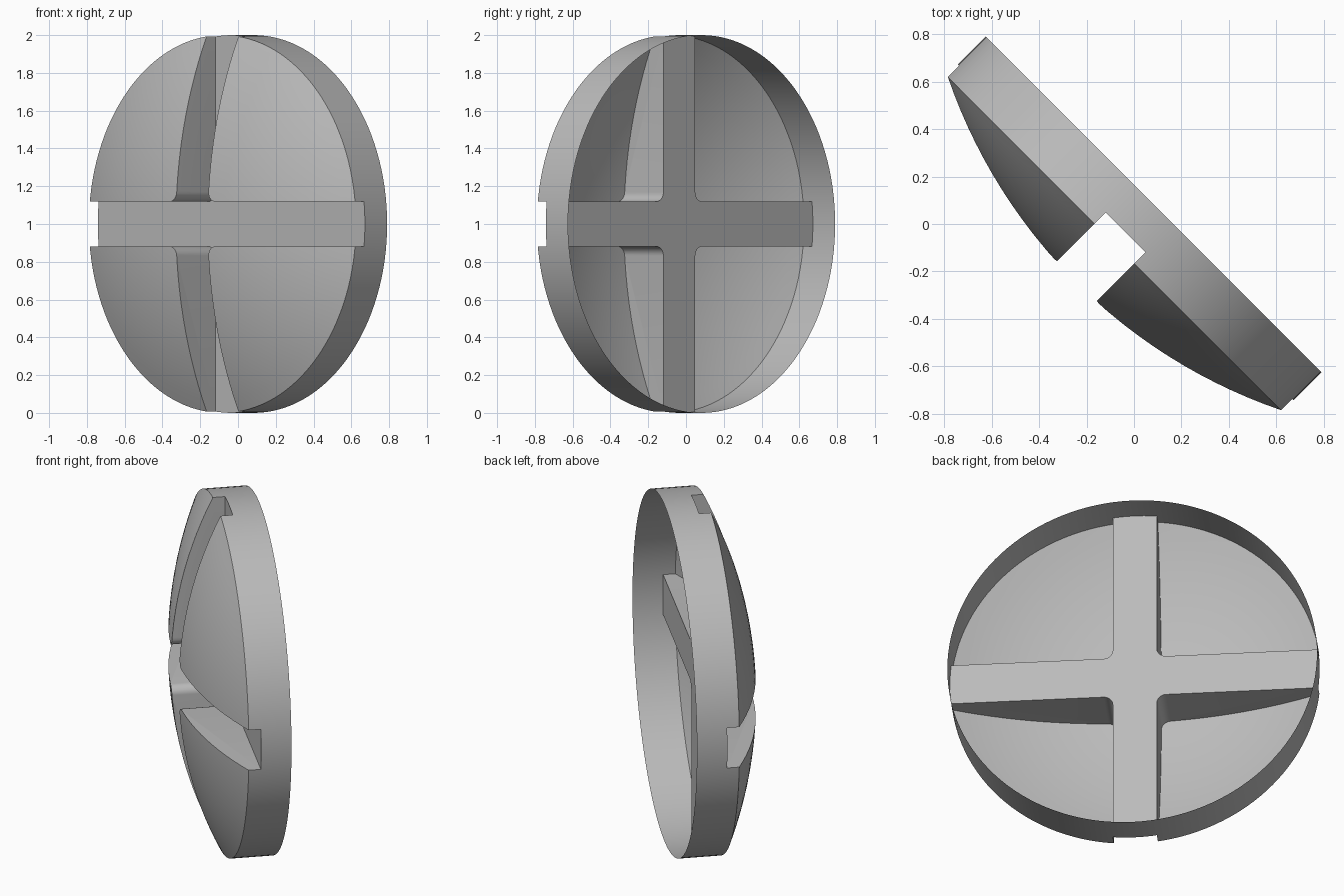
import bpy, bmesh
from math import sqrt, sin, cos, asin, pi
from mathutils import Matrix, Vector

cube = bpy.data.objects.get("Cube")
if cube:
    bpy.data.objects.remove(cube)

HALF = 0.1165      # half depth of the rim band
RISE = 0.233       # height of the dome above the band
FLOOR = 0.05       # depth of the slot floor
SLOT = 0.119       # half width of the slots
FILLET = 0.05      # rounding where the slots cross
SEGMENTS = 128

grey = bpy.data.materials.new("plain grey")
grey.use_nodes = True
colour = (0.5, 0.5, 0.5, 1)
grey.diffuse_color = colour
grey.node_tree.nodes["Principled BSDF"].inputs["Base Color"].default_value = colour


def make_object(name, bm):
    bmesh.ops.recalc_face_normals(bm, faces=bm.faces)
    mesh = bpy.data.meshes.new(name)
    bm.to_mesh(mesh)
    bm.free()
    obj = bpy.data.objects.new(name, mesh)
    bpy.context.collection.objects.link(obj)
    mesh.materials.append(grey)
    return obj


# Domed disc: a band and a shallow spherical cap, turned about the z axis
bm = bmesh.new()
radius = (1 + RISE ** 2) / (2 * RISE)
cap_angle = asin(1 / radius)
rings = 14
profile = [(0, -HALF), (1, -HALF)]
for i in range(rings + 1):
    a = cap_angle * (1 - i / rings)
    profile.append((radius * sin(a), HALF + RISE - radius * (1 - cos(a))))
verts = [bm.verts.new((r, 0, z)) for r, z in profile]
edges = [bm.edges.new(pair) for pair in zip(verts, verts[1:])]
bmesh.ops.spin(bm, geom=verts + edges, cent=(0, 0, 0), axis=(0, 0, 1),
               angle=2 * pi, steps=SEGMENTS, use_merge=True)
bmesh.ops.remove_doubles(bm, verts=bm.verts, dist=1e-5)
disc = make_object("domed_disc", bm)

# Cross-shaped cutter with rounded inner corners
bm = bmesh.new()
outline = []
for k in range(4):
    turn = Matrix.Rotation(k * pi / 2, 3, "Z")
    outline.append(turn @ Vector((1.2, SLOT, FLOOR)))
    c = SLOT + FILLET
    for j in range(7):
        a = -pi / 2 - j * pi / 12
        outline.append(turn @ Vector((c + FILLET * cos(a), c + FILLET * sin(a), FLOOR)))
    outline.append(turn @ Vector((SLOT, 1.2, FLOOR)))
face = bm.faces.new([bm.verts.new(p) for p in outline])
top = bmesh.ops.extrude_face_region(bm, geom=[face])
bmesh.ops.translate(bm, vec=(0, 0, 0.6),
                    verts=[v for v in top["geom"] if isinstance(v, bmesh.types.BMVert)])
cutter = make_object("slot_cutter", bm)
cutter.hide_render = True

cut = disc.modifiers.new("cross slots", "BOOLEAN")
cut.operation = "DIFFERENCE"
cut.solver = "EXACT"
cut.object = cutter
bpy.context.view_layer.objects.active = disc
disc.select_set(True)
cutter.select_set(False)
bpy.ops.object.modifier_apply(modifier=cut.name)
bpy.data.objects.remove(cutter)

# Open the back to leave a thin shell, then stand it up facing front right
bm = bmesh.new()
bm.from_mesh(disc.data)
back = [f for f in bm.faces if f.calc_center_median().z < -HALF + 0.001]
bmesh.ops.delete(bm, geom=back, context="FACES")
s = 1 / sqrt(2)
stand = Matrix(((s, 0, -s, 0), (-s, 0, -s, 0), (0, 1, 0, 1), (0, 0, 0, 1)))
bmesh.ops.transform(bm, matrix=stand, verts=bm.verts)
for f in bm.faces:
    f.material_index = 0
bm.to_mesh(disc.data)
bm.free()
bpy.ops.object.shade_smooth_by_angle(angle=pi / 6)
